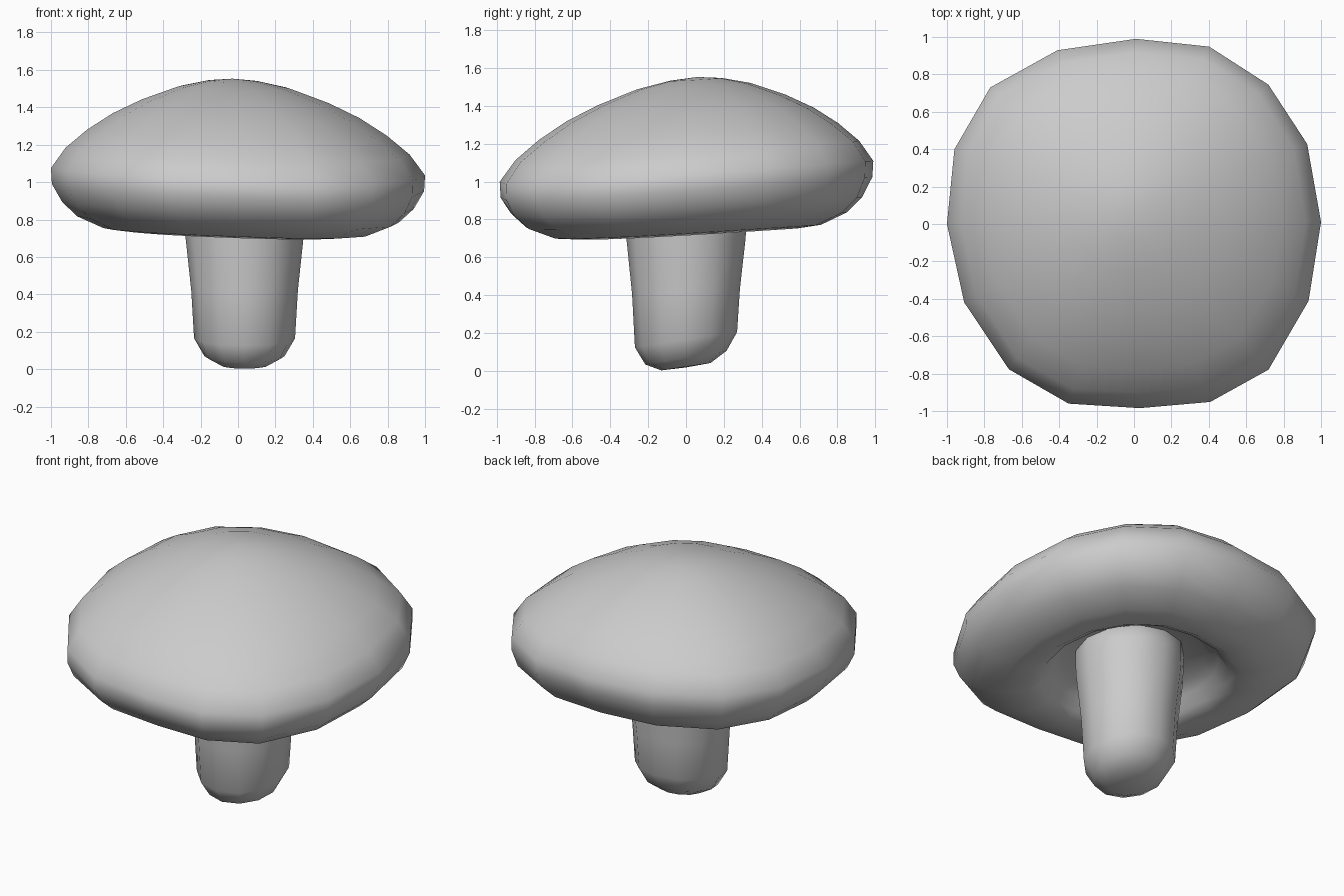
import bpy, bmesh
from math import cos, sin, pi, radians

if "Cube" in bpy.data.objects:
    bpy.data.objects.remove(bpy.data.objects["Cube"])


def loft(name, rings, close_start=None, close_end=None):
    """Skin a list of equal-length vertex rings, with optional pole points."""
    bm = bmesh.new()
    loops = [[bm.verts.new(p) for p in ring] for ring in rings]
    n = len(loops[0])
    for a, b in zip(loops, loops[1:]):
        for i in range(n):
            j = (i + 1) % n
            bm.faces.new((a[i], a[j], b[j], b[i]))
    for point, ring in ((close_start, loops[0]), (close_end, loops[-1])):
        if point:
            pole = bm.verts.new(point)
            for i in range(n):
                bm.faces.new((ring[i], ring[(i + 1) % n], pole))
    bmesh.ops.recalc_face_normals(bm, faces=bm.faces)
    mesh = bpy.data.meshes.new(name)
    bm.to_mesh(mesh)
    bm.free()
    for f in mesh.polygons:
        f.use_smooth = True
    obj = bpy.data.objects.new(name, mesh)
    bpy.context.collection.objects.link(obj)
    return obj


# Cap: slightly irregular 16-sided rim (angle, radius), tilted up at the back
rim = [(0.6, 1.0), (24.8, 1.02), (46, 1.035), (67, 1.03),
       (89.4, 0.99), (113.8, 1.015), (136.5, 1.06), (157.4, 1.04),
       (180, 1.0), (204.8, 1.0), (229.3, 1.025), (250, 1.022),
       (271.8, 0.985), (293.2, 1.035), (312.7, 1.06), (336.2, 1.02)]
# radius, height, extra radius on the diagonals
profile = [(0.14, 1.54, 0), (0.30, 1.505, 0), (0.50, 1.432, 0),
           (0.66, 1.355, 0), (0.80, 1.265, 0), (0.92, 1.165, 0.01),
           (1.0, 1.055, 0), (0.995, 0.97, 0.005), (0.94, 0.875, 0.025),
           (0.86, 0.80, 0.025), (0.72, 0.74, 0.02), (0.60, 0.727, 0),
           (0.53, 0.765, 0), (0.48, 0.83, 0), (0.41, 0.875, 0),
           (0.25, 0.90, 0)]
cap_rings = []
for r, z, bulge in profile:
    ring = []
    for deg, m in rim:
        a = radians(deg)
        s = (r + bulge * sin(2 * a) ** 2) * (1 + (m - 1) * min(1, r * 1.1))
        x, y = s * cos(a), s * sin(a)
        dx, dy = (-0.03 * (1 - r), 0.06 * (1 - r)) if z > 1 else (0, 0)
        wave = 0.012 * r * r * sin(2 * a)
        tilt = 0.055 if z > 0.9 else 0.045
        ring.append((x + dx, y + dy, z + tilt * y - 0.02 * x + wave))
    cap_rings.append(ring)
loft("mushroom_cap", cap_rings, close_start=(-0.03, 0.06, 1.553))

# Stem: tapered, rounded foot that leans a little, running up into the cap
stem = [(0.13, 0.022, 0.15), (0.215, 0.07, 0.17), (0.27, 0.165, 0.15),
        (0.285, 0.42, 0.05), (0.315, 0.70, 0), (0.32, 0.80, 0),
        (0.32, 0.93, 0)]
stem_rings = [[(0.035 + r * cos(2 * pi * k / 12), r * sin(2 * pi * k / 12),
                z + tilt * r * sin(2 * pi * k / 12)) for k in range(12)]
              for r, z, tilt in stem]
loft("mushroom_stem", stem_rings, close_start=(0.035, 0, 0.018),
     close_end=(0.035, 0, 0.94))
